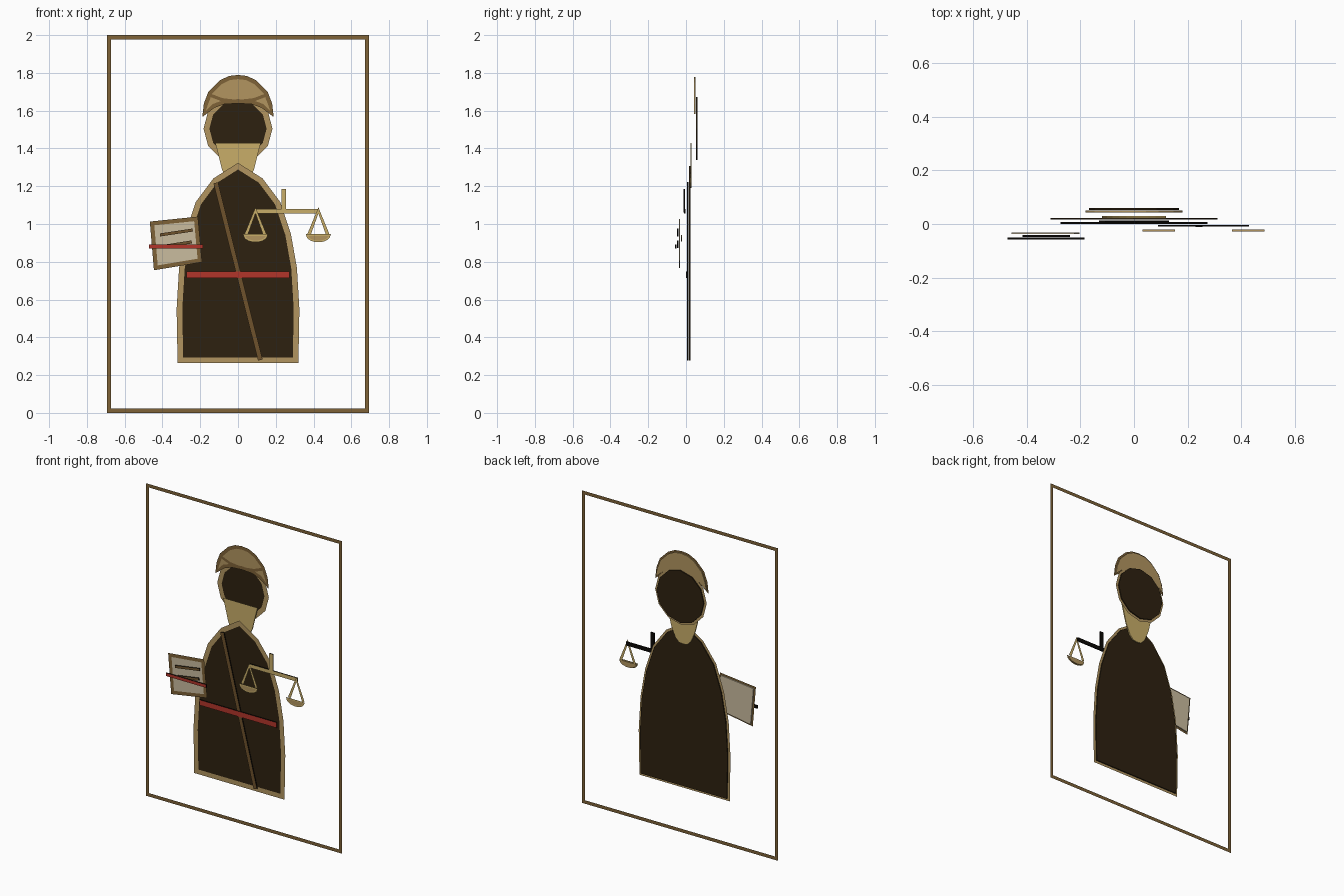
import bpy
import bmesh
from math import cos, sin, pi
from mathutils import Vector

cube = bpy.data.objects.get("Cube")
if cube:
    bpy.data.objects.remove(cube)


def material(name, hexcode):
    """Flat colour from an sRGB hex string."""
    srgb = [int(hexcode[i:i + 2], 16) / 255 for i in (0, 2, 4)]
    rgba = [c / 12.92 if c < 0.04 else ((c + 0.055) / 1.055) ** 2.4 for c in srgb] + [1]
    mat = bpy.data.materials.new(name)
    mat.use_nodes = True
    mat.diffuse_color = rgba
    mat.node_tree.nodes["Principled BSDF"].inputs["Base Color"].default_value = rgba
    return mat


DARK = material("dark_brown", "2D2110")
TAN = material("tan", "B29560")
BROWN = material("brown", "7E6237")
STRIPE = material("deep_brown", "6E522C")
GOLD = material("gold", "C8AD69")
RED = material("red", "B2352A")
PAPER = material("parchment", "CABC9F")
BLACK = material("black", "0A0805")


def finish(name, bm, mats):
    mesh = bpy.data.meshes.new(name)
    bm.to_mesh(mesh)
    bm.free()
    for m in mats:
        mesh.materials.append(m)
    obj = bpy.data.objects.new(name, mesh)
    bpy.context.collection.objects.link(obj)
    return obj


def plate(name, pts, y, mat, back=None, thick=0.007):
    """Thin slab with its front at y; the other faces may use a second colour."""
    bm = bmesh.new()
    face = bm.faces.new([bm.verts.new((x, y, z)) for x, z in pts])
    ext = bmesh.ops.extrude_face_region(bm, geom=[face], use_keep_orig=True)
    moved = [v for v in ext["geom"] if isinstance(v, bmesh.types.BMVert)]
    bmesh.ops.translate(bm, vec=(0, thick, 0), verts=moved)
    bmesh.ops.recalc_face_normals(bm, faces=bm.faces)
    bm.normal_update()
    if back:
        for f in bm.faces:
            f.material_index = 0 if f.normal.y < -0.5 else 1
    return finish(name, bm, [mat, back] if back else [mat])


def stroke(name, pts, width, y, mat, closed=True):
    """Flat mitred ribbon along a path."""
    p = [Vector(q) for q in pts]
    n = len(p)
    bm = bmesh.new()
    rows = []
    for i in range(n):
        after = (p[(i + 1) % n] - p[i]).normalized()
        before = (p[i] - p[i - 1]).normalized()
        if not closed and i == 0:
            before = after
        if not closed and i == n - 1:
            after = before
        normals = [Vector((-t.y, t.x)) for t in (before, after)]
        side = (normals[0] + normals[1]) / max(0.4, 1 + normals[0].dot(normals[1]))
        rows.append([bm.verts.new((q.x, y, q.y))
                     for q in (p[i] - side * width / 2, p[i] + side * width / 2)])
    for i in range(n if closed else n - 1):
        a, b = rows[i], rows[(i + 1) % n]
        bm.faces.new((a[0], b[0], b[1], a[1]))
    return finish(name, bm, [mat])


def bar(name, start, end, width, y, mat):
    """Straight slab between two points, black behind."""
    a, b = Vector(start), Vector(end)
    t = (b - a).normalized()
    s = Vector((-t.y, t.x)) * width / 2
    return plate(name, [a - s, b - s, b + s, a + s], y, mat, BLACK)


def mirrored(half):
    """Complete a right-hand outline that starts and ends on or off the centre line."""
    return half + [(-x, z) for x, z in reversed(half) if x > 0]


def arc(cx, cz, rx, rz, a0, a1, n):
    return [(cx + rx * cos(a0 + (a1 - a0) * i / n),
             cz + rz * sin(a0 + (a1 - a0) * i / n)) for i in range(n + 1)]


# Picture frame
stroke("frame", [(-0.683, 0.011), (0.683, 0.011), (0.683, 1.989), (-0.683, 1.989)],
       0.022, 0.06, BROWN)

# Robe
robe = [(0.305, 0.278), (0.31, 0.548), (0.297, 0.766), (0.265, 0.946),
        (0.21, 1.11), (0.12, 1.23), (0, 1.306)]
robe = mirrored(robe)
plate("robe", robe, 0.016, DARK)
stroke("robe_border", robe, 0.03, 0.014, TAN)
bar("robe_fold", (-0.118, 1.218), (0.118, 0.28), 0.025, 0.006, STRIPE)
bar("belt", (-0.273, 0.732), (0.273, 0.732), 0.034, 0, RED)

# Neck with a hollow top that follows the chin
neck = [(0, 1.19), (0.03, 1.195), (0.055, 1.22), (0.085, 1.29), (0.12, 1.43)]
chin = arc(0, 1.508, 0.148, 0.15, -0.2 * pi, -0.8 * pi, 10)
plate("neck", neck + chin + [(-x, z) for x, z in reversed(neck[1:])], 0.023, GOLD)

# Face
face = arc(0, 1.505, 0.167, 0.167, 0, 2 * pi, 12)[:-1]
plate("face", face, 0.053, DARK)
stroke("face_border", face, 0.03, 0.051, TAN)

# Hood and its headband
dome = [(0.18, 1.582), (0.17, 1.635), (0.147, 1.695), (0.092, 1.75), (0.045, 1.773), (0, 1.778)]
brim = [(-0.13, 1.625), (-0.075, 1.645), (0, 1.65), (0.075, 1.645), (0.13, 1.625)]
hood = mirrored(dome) + brim
plate("hood", hood, 0.043, TAN)
stroke("hood_border", hood, 0.022, 0.041, BROWN)
stroke("headband", [(-0.155, 1.685), (-0.085, 1.658), (0, 1.648), (0.085, 1.658), (0.155, 1.685)],
       0.017, 0.040, BROWN, closed=False)

# Balance scales
bar("scale_beam", (0.09, 1.067), (0.428, 1.067), 0.024, -0.01, GOLD)
bar("scale_post", (0.242, 1.06), (0.242, 1.185), 0.026, -0.012, GOLD)
for label, cx in (("right", 0.0925), ("left", 0.4255)):
    stroke(label + "_pan_cords", [(cx - 0.05, 0.943), (cx, 1.072), (cx + 0.05, 0.943)],
           0.018, -0.018, GOLD, closed=False)
    pan = arc(cx, 0.942, 0.06, 0.034, pi, 2 * pi, 10)
    plate(label + "_pan", pan, -0.027, TAN)
    stroke(label + "_pan_rim", pan, 0.009, -0.028, GOLD)

# Book page with writing and a ribbon
page = [(-0.435, 0.768), (-0.202, 0.807), (-0.222, 1.027), (-0.455, 1.003)]
plate("page", page, -0.038, PAPER)
stroke("page_border", page, 0.022, -0.04, BROWN)
bar("upper_writing", (-0.413, 0.942), (-0.24, 0.968), 0.016, -0.048, STRIPE)
bar("lower_writing", (-0.393, 0.882), (-0.245, 0.905), 0.016, -0.048, STRIPE)
bar("ribbon", (-0.47, 0.881), (-0.185, 0.881), 0.02, -0.058, RED)
